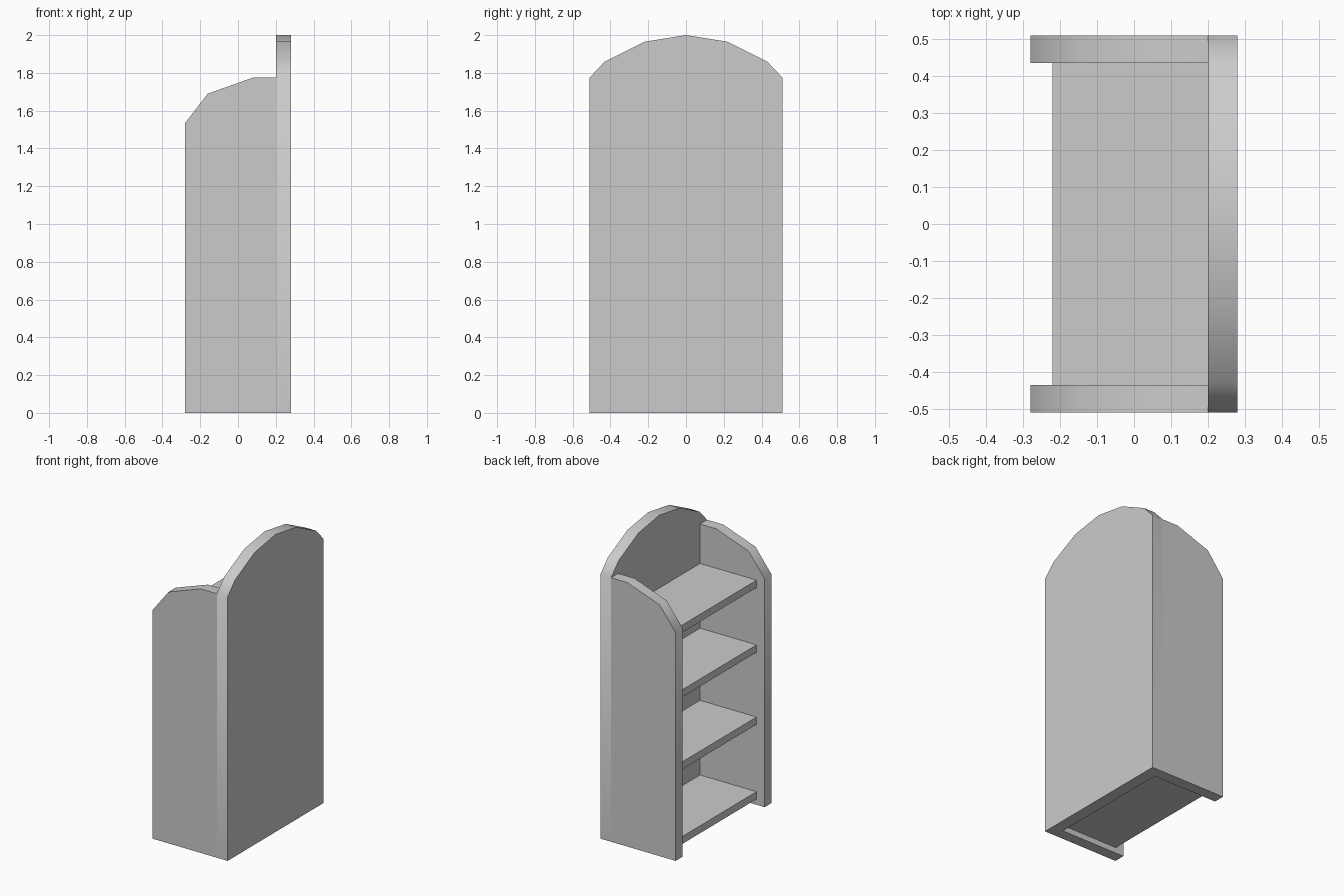
import bpy, bmesh, math
from mathutils import Vector

cube = bpy.data.objects.get("Cube")
if cube:
    bpy.data.objects.remove(cube, do_unlink=True)

paint = bpy.data.materials.new("light_grey")
paint.use_nodes = True
grey = (0.6, 0.6, 0.6, 1)
paint.diffuse_color = grey
paint.node_tree.nodes["Principled BSDF"].inputs["Base Color"].default_value = grey

HALF_W, INNER_W = 0.51, 0.435
FRONT, BACK, PANEL = -0.28, 0.28, 0.2
SHOULDER = 1.775


def slab(name, outline, push):
    """Extrude a flat outline along the push vector."""
    bm = bmesh.new()
    face = bm.faces.new([bm.verts.new(p) for p in outline])
    extruded = bmesh.ops.extrude_face_region(bm, geom=[face])["geom"]
    verts = [g for g in extruded if isinstance(g, bmesh.types.BMVert)]
    bmesh.ops.translate(bm, verts=verts, vec=Vector(push))
    bmesh.ops.recalc_face_normals(bm, faces=bm.faces)
    mesh = bpy.data.meshes.new(name)
    bm.to_mesh(mesh)
    bm.free()
    mesh.materials.append(paint)
    obj = bpy.data.objects.new(name, mesh)
    bpy.context.collection.objects.link(obj)
    bpy.ops.object.select_all(action="DESELECT")
    obj.select_set(True)
    bpy.context.view_layer.objects.active = obj
    bpy.ops.object.shade_smooth_by_angle(angle=math.radians(50))


# Arched back panel, mirrored about its crown
half = [(HALF_W, 0), (HALF_W, SHOULDER), (0.43, 1.86), (0.22, 1.965)]
arch = half + [(0, 2)] + [(-y, z) for y, z in reversed(half)]
slab("back_panel", [(PANEL, y, z) for y, z in arch], (BACK - PANEL, 0, 0))

# Side walls with a curved front shoulder
side = [(PANEL, 0), (PANEL, SHOULDER), (0.08, SHOULDER), (-0.16, 1.69),
        (FRONT, 1.535), (FRONT, 0)]
for name, s in (("side_wall_a", 1), ("side_wall_b", -1)):
    slab(name, [(x, s * INNER_W, z) for x, z in side],
         (0, s * (HALF_W - INNER_W), 0))

# Four shelves between the walls
for i, top in enumerate((0.088, 0.59, 1.075, 1.51)):
    corners = [(-0.22, -INNER_W), (PANEL, -INNER_W),
               (PANEL, INNER_W), (-0.22, INNER_W)]
    slab(f"shelf_{i + 1}", [(x, y, top) for x, y in corners], (0, 0, -0.05))
